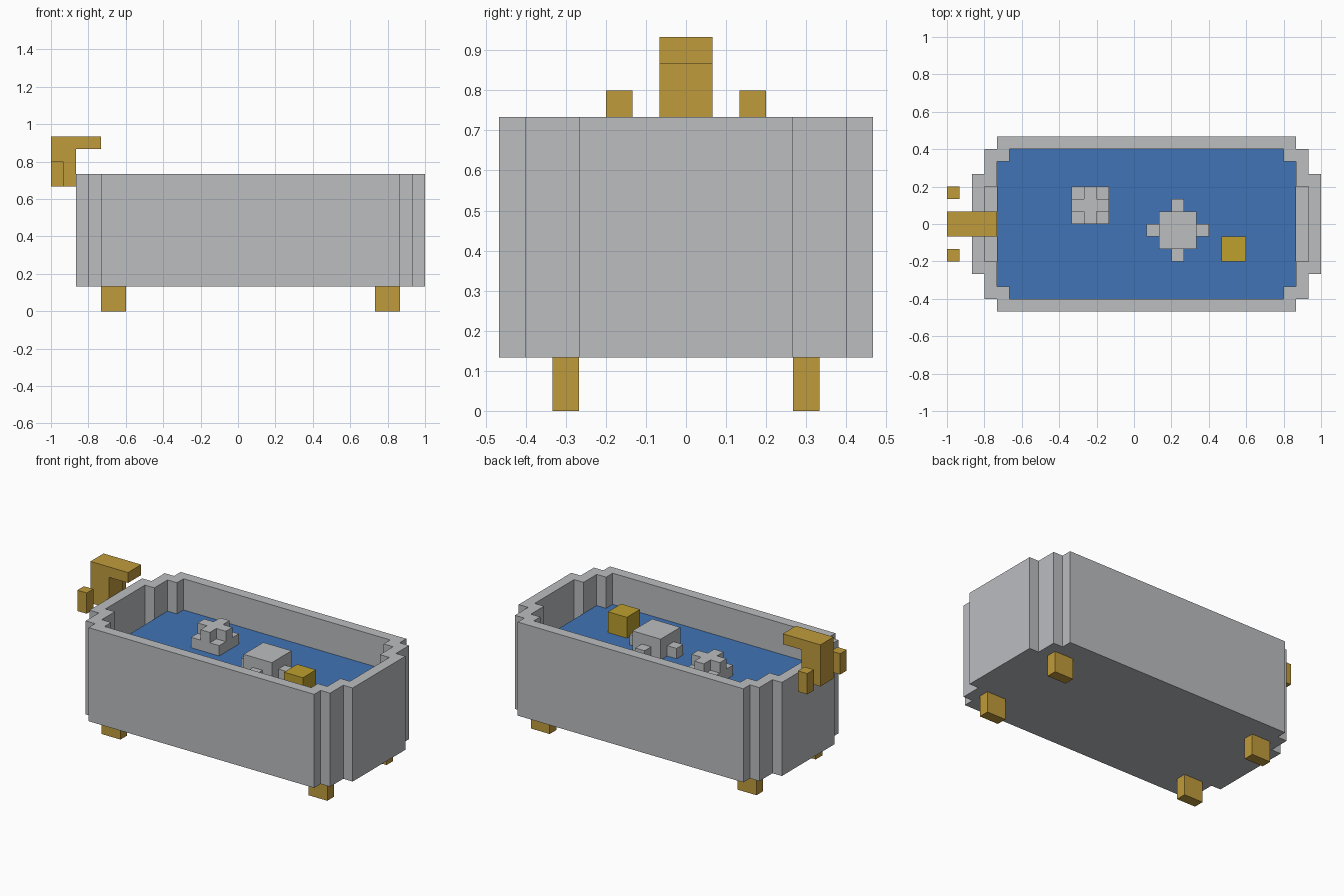
import bpy
import bmesh

cube = bpy.data.objects.get("Cube")
if cube:
    bpy.data.objects.remove(cube, do_unlink=True)

U = 1 / 15  # one block of the grid


def material(name, rgb):
    m = bpy.data.materials.new(name)
    m.use_nodes = True
    color = (*rgb, 1)
    m.diffuse_color = color
    m.node_tree.nodes["Principled BSDF"].inputs["Base Color"].default_value = color
    return m


grey = material("grey", (0.50, 0.51, 0.53))
gold = material("gold", (0.53, 0.33, 0.045))
blue = material("water_blue", (0.051, 0.174, 0.468))
yellow = material("yellow", (0.51, 0.35, 0.026))


def outline(quarter):
    """Mirror a quarter outline (from the x side to the y side) into a full loop."""
    back = quarter[::-1]
    return (quarter + [(-x, y) for x, y in back]
            + [(-x, -y) for x, y in quarter] + [(x, -y) for x, y in back])


def loft(name, mat, centre, rings):
    """Bridge stacked (quarter outline, height) rings and cap both ends."""
    bm = bmesh.new()
    cx, cy = centre
    loops = [[bm.verts.new(((cx + x) * U, (cy + y) * U, z * U))
              for x, y in outline(quarter)] for quarter, z in rings]
    for a, b in zip(loops, loops[1:]):
        for i in range(len(a)):
            j = (i + 1) % len(a)
            bm.faces.new((a[i], a[j], b[j], b[i]))
    bm.faces.new(loops[0][::-1])
    bm.faces.new(loops[-1])
    bmesh.ops.recalc_face_normals(bm, faces=bm.faces)
    mesh = bpy.data.meshes.new(name)
    bm.to_mesh(mesh)
    bm.free()
    mesh.materials.append(mat)
    obj = bpy.data.objects.new(name, mesh)
    bpy.context.collection.objects.link(obj)
    return obj


def prism(name, mat, centre, quarter, z0, z1):
    return loft(name, mat, centre, [(quarter, z0), (quarter, z1)])


def box(name, mat, x0, x1, y0, y1, z0, z1):
    return prism(name, mat, ((x0 + x1) / 2, (y0 + y1) / 2),
                 [((x1 - x0) / 2, (y1 - y0) / 2)], z0, z1)


# Tub: stepped outline with a wall and floor one block thick
outer = [(14, 4), (13, 4), (13, 6), (12, 6), (12, 7)]
inner = [(x - 1, y - 1) for x, y in outer]
loft("tub", grey, (1, 0), [(outer, 2), (outer, 11), (inner, 11), (inner, 3)])

# Water, stopping short of the recesses at both ends
prism("water", blue, (1, 0), [(12, 5), (11, 5), (11, 6)], 3, 8)

# Feet
for side, x in (("right", -11), ("left", 11)):
    for end, y in (("front", -5), ("back", 4)):
        box(f"foot_{end}_{side}", gold, x, x + 2, y, y + 1, 0, 2)

# Tap: stem, spout and two handles
box("tap_stem", gold, -15, -13, -1, 1, 10, 13)
box("tap_spout", gold, -15, -11, -1, 1, 13, 14)
for end, y in (("front", -3), ("back", 2)):
    box(f"tap_handle_{end}", gold, -15, -14, y, y + 1, 10, 12)

# Floating foam: square base with a cross on top
box("foam_base", grey, -5, -2, 0, 3, 7, 9)
prism("foam_cross", grey, (-3.5, 1.5), [(1.5, 0.5), (0.5, 0.5), (0.5, 1.5)], 9, 10)

# Floating ball: block core with a stud on each side
box("ball_core", grey, 2, 5, -2, 1, 7, 10)
prism("ball_studs", grey, (3.5, -0.5), [(2.5, 0.5), (0.5, 0.5), (0.5, 2.5)], 7.5, 9)

# Floating yellow block
box("yellow_block", yellow, 7, 9, -3, -1, 7, 10)
